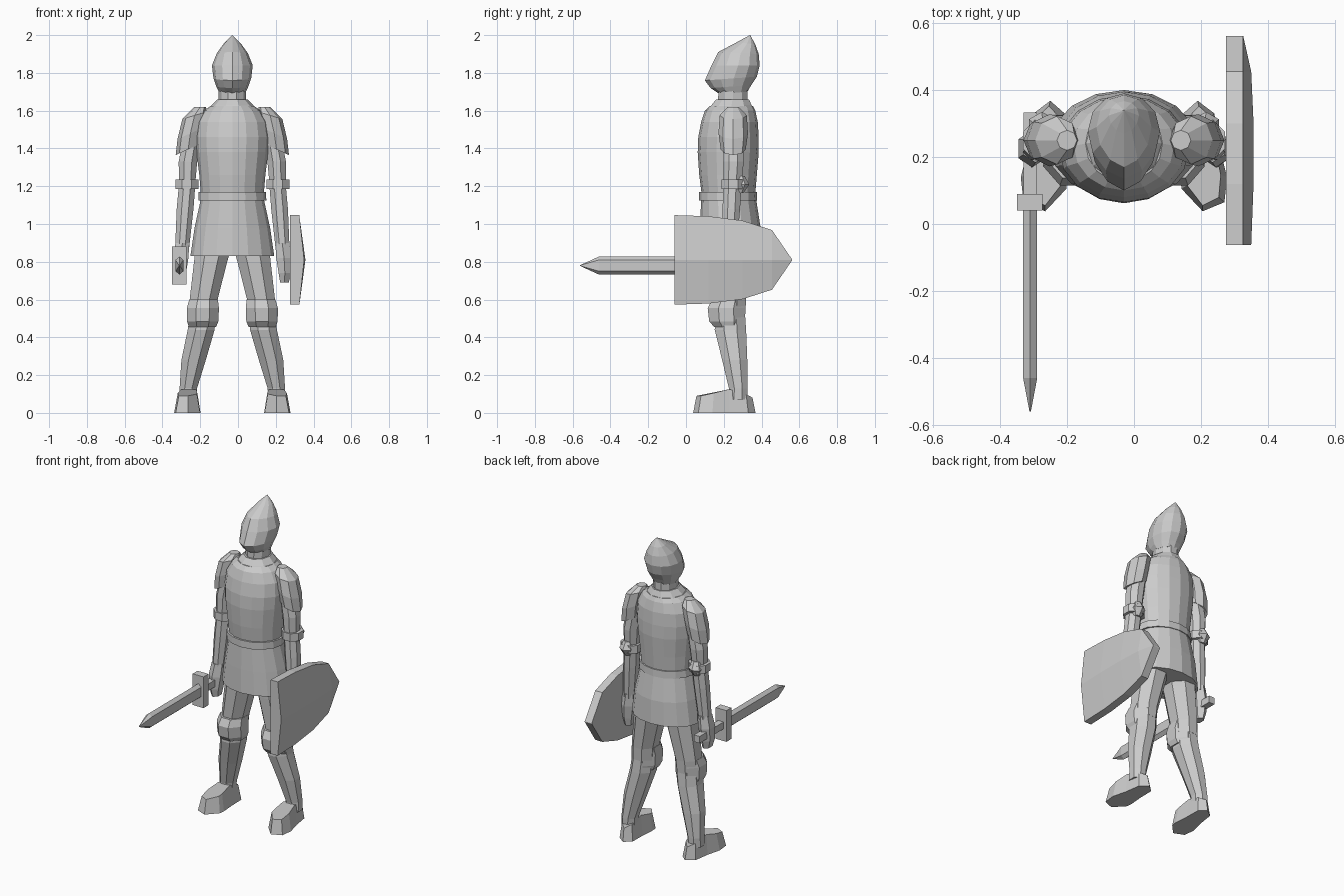
import bpy, bmesh, math

CX = -0.03  # body mirror plane
steel = bpy.data.materials.new("steel grey")
steel.diffuse_color = (0.6, 0.6, 0.6, 1)


def loft(name, rings):
    """Skin a closed surface over rings of equal point count, capping the ends."""
    bm = bmesh.new()
    rows = [[bm.verts.new(p) for p in r] for r in rings]
    n = len(rows[0])
    for a, b in zip(rows, rows[1:]):
        for i in range(n):
            j = (i + 1) % n
            bm.faces.new((a[i], a[j], b[j], b[i]))
    bm.faces.new(rows[0])
    bm.faces.new(rows[-1])
    bmesh.ops.remove_doubles(bm, verts=bm.verts, dist=0.0005)
    bmesh.ops.recalc_face_normals(bm, faces=bm.faces)
    me = bpy.data.meshes.new(name)
    bm.to_mesh(me)
    bm.free()
    me.materials.append(steel)
    ob = bpy.data.objects.new(name, me)
    bpy.context.collection.objects.link(ob)
    return ob


def ring(cx, cy, z, rx, ry, n=8, tilt=0.0, turn=0.5, side=1):
    """Oval ring; tilt lowers its outer edge, side mirrors it across the body."""
    pts = []
    for i in range(n):
        a = 2 * math.pi * (i + turn) / n
        c, s = math.cos(a), math.sin(a)
        pts.append((CX + side * (cx + rx * c), cy + ry * s, z - tilt * c))
    return pts


def box(name, x0, x1, y0, y1, z0, z1):
    return loft(name, [[(x0, y0, z), (x1, y0, z), (x1, y1, z), (x0, y1, z)]
                       for z in (z0, z1)])


def body(name, rows, n=16):
    """Rows of (z, half width, front y, back y)."""
    return loft(name, [ring(0, (f + b) / 2, z, w, (b - f) / 2, n, turn=0)
                       for z, w, f, b in rows])


# Torso, belt, skirt and collar
body("breastplate", [(1.14, .165, .085, .365), (1.26, .175, .07, .375),
                     (1.38, .19, .062, .385), (1.46, .195, .065, .385),
                     (1.54, .185, .08, .38), (1.60, .15, .10, .367),
                     (1.625, .115, .125, .355)])
body("belt", [(1.125, .18, .07, .377), (1.17, .178, .07, .375)])
body("skirt", [(.83, .222, .072, .40), (.98, .20, .075, .395), (1.14, .165, .08, .37)])
body("collar", [(1.60, .135, .11, .365), (1.63, .11, .13, .352), (1.66, .08, .155, .338)], 10)
body("neck", [(1.62, .072, .165, .33), (1.72, .072, .168, .33)], 10)

# Helmet with pointed visor: front y, front z, back y, back z, half width
helmet = []
for yf, zf, yb, zb, w in [(.175, 1.69, .325, 1.70, .07), (.13, 1.72, .345, 1.735, .085),
                          (.10, 1.76, .375, 1.78, .10), (.135, 1.84, .39, 1.84, .108),
                          (.17, 1.91, .385, 1.90, .082), (.27, 1.963, .367, 1.95, .045),
                          (.338, 2.0, .34, 2.0, .001)]:
    pts = []
    for i in range(12):
        a = 2 * math.pi * i / 12
        t = (1 - math.cos(a)) / 2           # 0 at the front ridge, 1 at the back
        u = t ** 0.85
        pts.append((CX + w * math.sin(a), yf + (yb - yf) * u, zf + (zb - zf) * u))
    helmet.append(pts)
loft("helmet", helmet)

for s, label in ((-1, "right"), (1, "left")):
    def limb(part, rows, n=8, turn=0.5):
        """Rows of (offset x, y, z, rx, ry, tilt)."""
        loft(label + "_" + part, [ring(*r[:5], n, r[5] if len(r) > 5 else 0, turn, s)
                                  for r in rows])

    # Arm
    limb("pauldron", [(.17, .25, 1.62, .03, .03), (.20, .25, 1.575, .065, .072, .02),
                      (.222, .25, 1.48, .068, .078, .03), (.234, .25, 1.395, .066, .066, .03)],
         8, 0)
    limb("upper_arm", [(.205, .25, 1.50, .05, .055), (.235, .25, 1.33, .053, .06),
                       (.24, .245, 1.20, .046, .052)])
    limb("elbow_band", [(.241, .25, 1.185, .066, .066), (.241, .25, 1.235, .066, .066)])
    limb("elbow_guard", [(.245, .285, 1.165, .025, .02), (.245, .29, 1.21, .045, .045),
                         (.243, .285, 1.255, .025, .025)], 6)
    limb("forearm", [(.24, .245, 1.20, .047, .052), (.25, .24, 1.08, .048, .05),
                     (.266, .23, .87, .04, .042)])
    limb("hand", [(.264, .23, .90, .042, .046), (.274, .225, .82, .048, .056),
                  (.278, .22, .74, .038, .052), (.276, .22, .69, .026, .04)], 6)

    # Leg
    limb("thigh", [(.095, .245, .90, .105, .11), (.115, .24, .80, .095, .105),
                   (.152, .235, .60, .08, .09), (.156, .235, .52, .076, .085)])
    limb("knee_guard", [(.158, .225, .455, .078, .082), (.157, .215, .485, .09, .10),
                        (.156, .212, .555, .092, .105), (.152, .225, .60, .082, .095)])
    limb("shin", [(.235, .275, .07, .048, .055), (.233, .277, .13, .05, .054),
                  (.205, .258, .28, .07, .072), (.165, .235, .44, .077, .09),
                  (.157, .235, .52, .074, .084)])
    # Foot: sole outline (offset x, y, top z), upper drawn slightly inward
    sole = [(.22, .368, .08), (.27, .33, .10), (.285, .23, .125), (.308, .14, .105),
            (.30, .065, .09), (.235, .038, .09), (.172, .105, .10), (.168, .14, .105),
            (.175, .23, .125), (.177, .33, .10)]
    low = [(CX + s * x, y, 0) for x, y, z in sole]
    top = [(CX + s * (.235 + (x - .235) * .74), .21 + (y - .21) * .9, z) for x, y, z in sole]
    loft(label + "_foot", [low, top])

# Sword pointing forward in the right hand
SX, SZ = -.31, .78
def blade_ring(y, kx, kz):
    return [(SX + x * kx, y, SZ + z * kz) for x, z in
            ((0, .048), (.021, .03), (.021, -.03), (0, -.048), (-.021, -.03), (-.021, .03))]
loft("blade", [blade_ring(.06, 1, 1), blade_ring(-.46, 1, 1), blade_ring(-.56, .1, .05)])
box("crossguard", -.35, -.273, .04, .09, .68, .88)
box("grip", SX - .02, SX + .02, .08, .333, SZ - .022, SZ + .022)

# Shield: flat back, ridged face; columns of (y, half height, ridge x)
rows = []
for y, h, ridge in [(-.062, .237, .35), (.12, .231, .357), (.30, .208, .357),
                    (.455, .158, .35), (.562, .002, .326)]:
    rows.append([(.275, y, .81 - h), (.325, y, .81 - h), (ridge, y, .81),
                 (.325, y, .81 + h), (.275, y, .81 + h), (.275, y, .81)])
loft("shield", rows)
